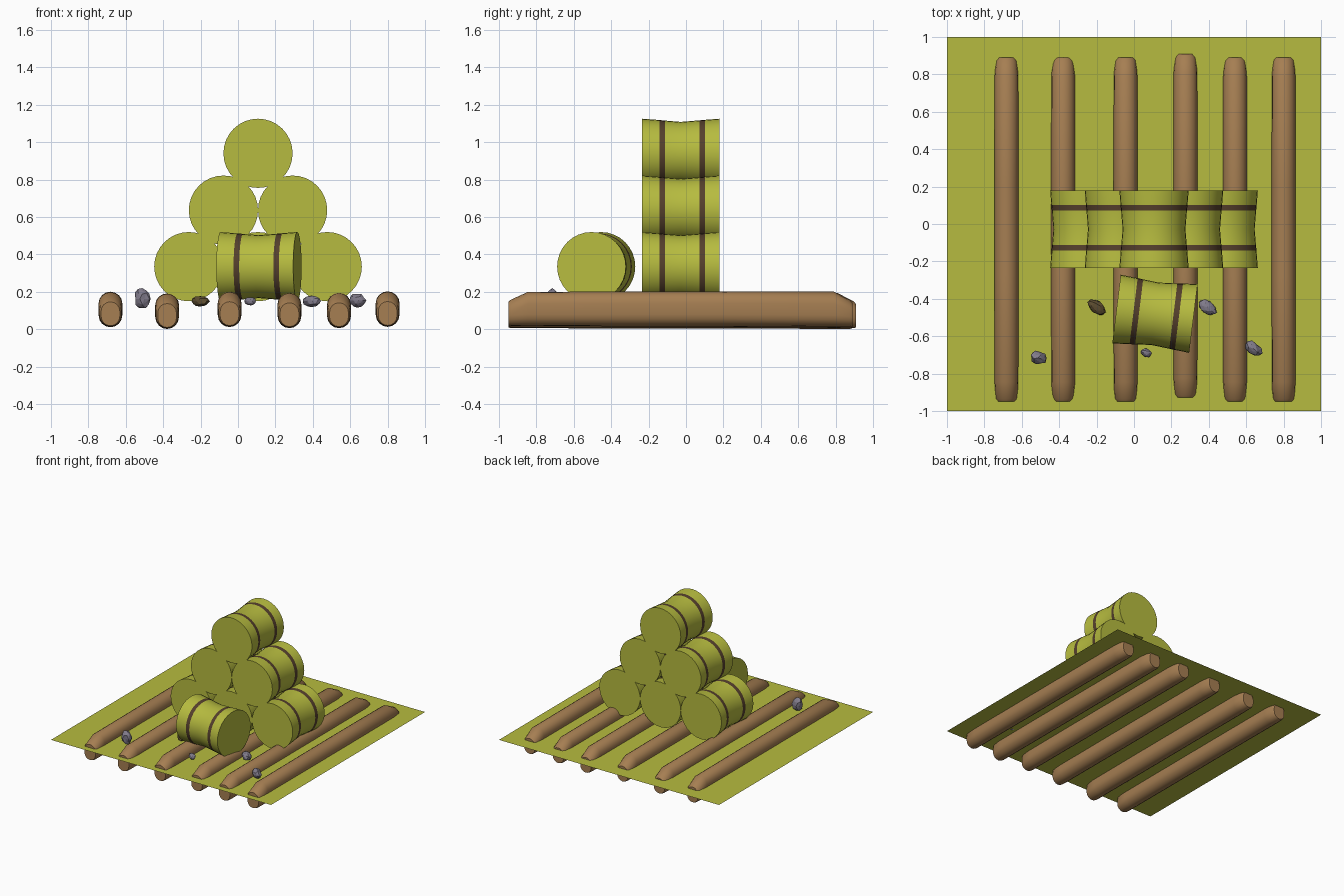
import bpy, bmesh, random
from math import pi, sin, cos, radians
from mathutils import Vector, Matrix, noise

if "Cube" in bpy.data.objects:
    bpy.data.objects.remove(bpy.data.objects["Cube"])

random.seed(4)


def material(name, rgb):
    m = bpy.data.materials.new(name)
    m.diffuse_color = (*rgb, 1)
    m.use_nodes = True
    m.node_tree.nodes["Principled BSDF"].inputs["Base Color"].default_value = m.diffuse_color
    return m


GREEN = material("green", (0.47, 0.50, 0.05))
BAND = material("dark_band", (0.09, 0.05, 0.025))
WOOD = material("wood", (0.38, 0.21, 0.085))
STONE = material("stone", (0.22, 0.20, 0.26))
MUD = material("mud", (0.11, 0.075, 0.03))


def finish(name, bm, mats, smooth=None):
    bmesh.ops.recalc_face_normals(bm, faces=bm.faces)
    me = bpy.data.meshes.new(name)
    bm.to_mesh(me)
    bm.free()
    for m in mats:
        me.materials.append(m)
    ob = bpy.data.objects.new(name, me)
    bpy.context.collection.objects.link(ob)
    if smooth:
        bpy.context.view_layer.objects.active = ob
        ob.select_set(True)
        bpy.ops.object.shade_smooth_by_angle(angle=radians(smooth))
        ob.select_set(False)
    return ob


def loft(bm, rings, band_steps=()):
    """Bridge equal rings of points and cap both ends."""
    vs = [[bm.verts.new(p) for p in r] for r in rings]
    n = len(vs[0])
    for k in range(len(vs) - 1):
        for i in range(n):
            j = (i + 1) % n
            f = bm.faces.new((vs[k][i], vs[k][j], vs[k + 1][j], vs[k + 1][i]))
            f.material_index = 1 if k in band_steps else 0
    bm.faces.new(vs[0])
    bm.faces.new(vs[-1])


# Ground sheet
bm = bmesh.new()
bm.faces.new([bm.verts.new((x, y, 0.12)) for x, y in ((-1, -1), (1, -1), (1, 1), (-1, 1))])
finish("ground", bm, [GREEN])


# Barrels: waisted body with two dark bands
PROFILE = [(-0.207, 0.185), (-0.115, 0.178), (-0.085, 0.175), (0, 0.168),
           (0.099, 0.176), (0.129, 0.179), (0.207, 0.185)]


def barrel(name, loc, turn=0):
    bm = bmesh.new()
    n = 32
    loft(bm, [[(r * cos(2 * pi * i / n), y, r * sin(2 * pi * i / n)) for i in range(n)]
              for y, r in PROFILE], (1, 4))
    bm.transform(Matrix.Translation(loc) @ Matrix.Rotation(turn, 4, 'Z'))
    finish(name, bm, [GREEN, BAND], 20)


for row, (count, z) in enumerate(((3, 0.335), (2, 0.637), (1, 0.941))):
    for i in range(count):
        x = 0.107 + (i - (count - 1) / 2) * 0.37
        barrel(f"stacked_barrel_{row}_{i}", (x, -0.028, z))
barrel("fallen_barrel", (0.112, -0.48, 0.335), radians(-97))


# Logs: tall rounded section, cut down along the top at both ends
def log_ring(y, half, bottom, top, n=8):
    pts = []
    for c, start in ((top - half, 0), (bottom + half, pi)):
        for i in range(n + 1):
            a = start + pi * i / n
            pts.append((half * cos(a), y, c + half * sin(a)))
    return pts


LOGS = [(-0.682, 0, 0.005), (-0.379, 0, -0.004), (-0.045, 0, 0.006),
        (0.275, 0.02, 0.0), (0.54, 0, 0.0), (0.8, 0, 0.007)]
for i, (x, dy, dz) in enumerate(LOGS):
    bm = bmesh.new()
    loft(bm, [log_ring(-0.948, 0.05, 0.014, 0.142), log_ring(-0.935, 0.059, 0.01, 0.152),
              log_ring(-0.845, 0.063, 0.01, 0.193), log_ring(-0.27, 0.064, 0.009, 0.195),
              log_ring(0.21, 0.064, 0.009, 0.196), log_ring(0.79, 0.063, 0.006, 0.194),
              log_ring(0.875, 0.056, 0.006, 0.15), log_ring(0.889, 0.049, 0.01, 0.135)])
    bm.transform(Matrix.Translation((x, dy, dz)))
    finish(f"log_{i}", bm, [WOOD], 30)

# Loose stones
STONES = [((-0.512, -0.715, 0.163), (0.042, 0.036, 0.056), -20, STONE),
          ((-0.2, -0.445, 0.15), (0.055, 0.033, 0.029), -40, MUD),
          ((0.066, -0.688, 0.15), (0.031, 0.023, 0.024), -20, STONE),
          ((0.392, -0.445, 0.15), (0.054, 0.034, 0.030), -40, STONE),
          ((0.637, -0.665, 0.155), (0.050, 0.032, 0.036), -40, STONE)]
for i, (loc, size, turn, mat) in enumerate(STONES):
    bm = bmesh.new()
    bmesh.ops.create_icosphere(bm, subdivisions=2, radius=1)
    for v in bm.verts:
        v.co *= 1 + 0.22 * noise.noise(v.co * 1.8 + Vector((i * 5.3, 1.7, 0.4))) + random.uniform(-0.05, 0.05)
    bm.transform(Matrix.Translation(loc) @ Matrix.Rotation(radians(turn), 4, 'Z') @ Matrix.Diagonal((*size, 1)))
    finish(f"stone_{i}", bm, [mat])
